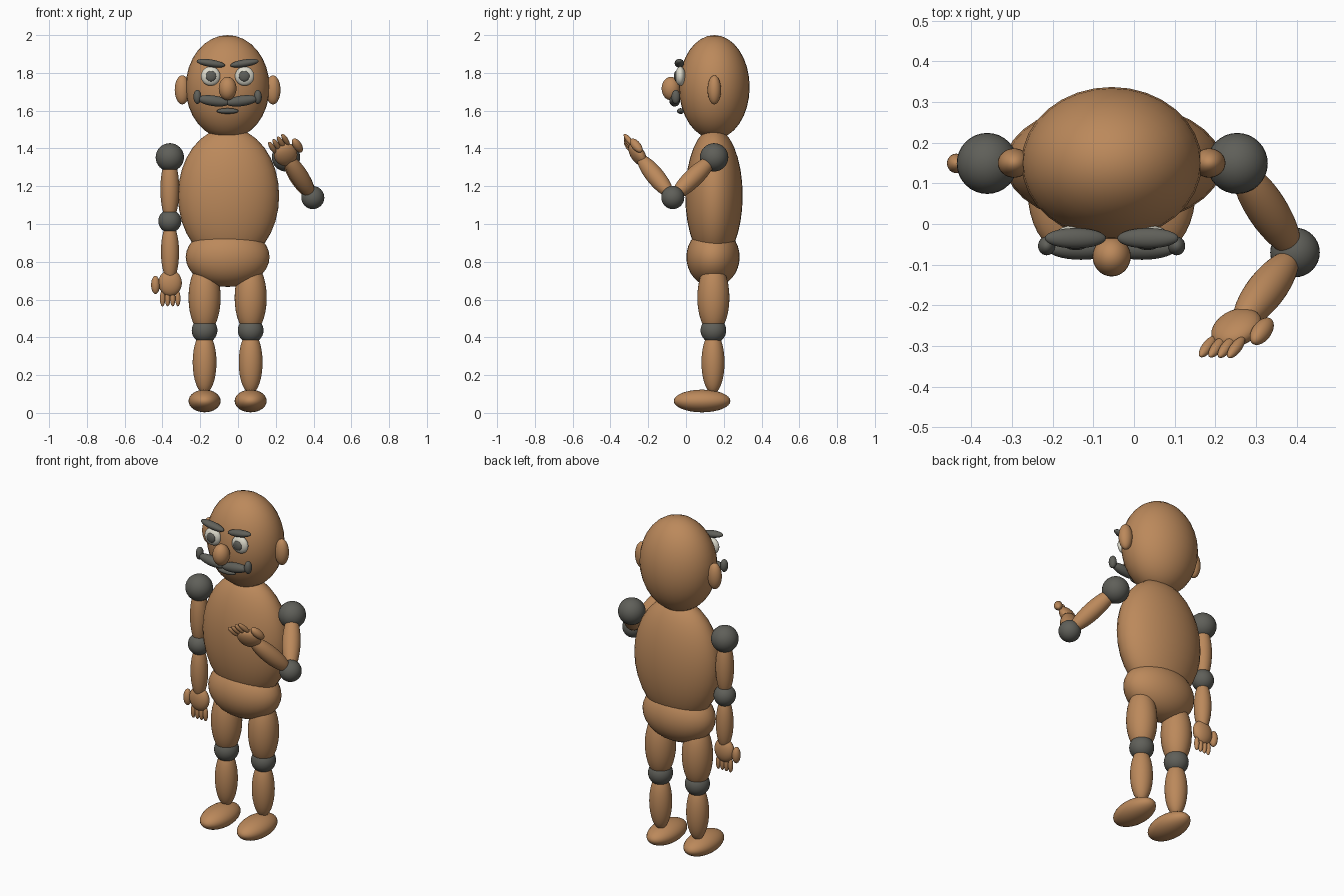
import bpy
import math
from mathutils import Matrix, Vector

if "Cube" in bpy.data.objects:
    bpy.data.objects.remove(bpy.data.objects["Cube"])


def material(name, rgb):
    m = bpy.data.materials.new(name)
    m.diffuse_color = (*rgb, 1)
    m.use_nodes = True
    m.node_tree.nodes["Principled BSDF"].inputs["Base Color"].default_value = m.diffuse_color
    return m


SKIN = material("tan_skin", (0.50, 0.25, 0.105))
GREY = material("dark_grey", (0.115, 0.115, 0.10))
WHITE = material("eye_white", (0.72, 0.70, 0.60))


def ball(name, loc, radii, mat, rot=None):
    """Smooth ellipsoid; rot is an optional 3x3 rotation."""
    bpy.ops.mesh.primitive_uv_sphere_add(segments=32, ring_count=16, radius=1)
    o = bpy.context.object
    o.name = name
    r = rot.to_4x4() if rot else Matrix.Identity(4)
    o.matrix_world = Matrix.Translation(loc) @ r @ Matrix.Diagonal((*radii, 1))
    o.data.materials.append(mat)
    bpy.ops.object.shade_smooth()
    return o


def frame(along, lateral):
    """Rotation with z along the limb and x towards the thumb side."""
    z = Vector(along).normalized()
    x = Vector(lateral)
    x = (x - z * x.dot(z)).normalized()
    return Matrix((x, z.cross(x), z)).transposed()


def arm(side, shoulder, elbow, wrist, thumb_dir):
    s, e, h = Vector(shoulder), Vector(elbow), Vector(wrist)
    ball(side + "_shoulder", s, (0.075,) * 3, GREY)
    ball(side + "_elbow", e, (0.061,) * 3, GREY)
    ball(side + "_upper_arm", (s + e) / 2, (0.05, 0.05, 0.17), SKIN, frame(e - s, thumb_dir))
    f = frame(h - e, thumb_dir)
    ball(side + "_forearm", (e + h) / 2, (0.048, 0.048, 0.155), SKIN, f)
    # Hand, fingers and thumb are placed in the forearm's frame
    ball(side + "_hand", h, (0.062, 0.035, 0.07), SKIN, f)
    for i, x in enumerate((-0.040, -0.013, 0.014, 0.041)):
        ball(f"{side}_finger_{i + 1}", h + f @ Vector((x, 0, 0.082)),
             (0.014, 0.014, 0.042), SKIN, f)
    ball(side + "_thumb", h + f @ Vector((0.078, 0, 0.01)), (0.023, 0.024, 0.048), SKIN, f)


CX = -0.055   # body centre line

# Trunk and head
ball("head", (CX, 0.15, 1.725), (0.222, 0.187, 0.275), SKIN)
ball("torso", (-0.05, 0.148, 1.15), (0.268, 0.152, 0.36), SKIN)
ball("pelvis", (CX, 0.143, 0.825), (0.222, 0.141, 0.158), SKIN)

# Mirrored legs and face parts
for side, s in (("right", -1), ("left", 1)):
    lx = CX + s * 0.122
    ball(side + "_thigh", (lx, 0.145, 0.61), (0.085, 0.085, 0.19), SKIN)
    ball(side + "_knee", (lx, 0.145, 0.437), (0.068,) * 3, GREY)
    ball(side + "_shin", (lx, 0.143, 0.267), (0.063, 0.061, 0.165), SKIN)
    ball(side + "_foot", (lx, 0.085, 0.063), (0.085, 0.15, 0.06), SKIN)

    ball(side + "_ear", (CX + s * 0.24, 0.15, 1.71), (0.04, 0.036, 0.077), SKIN)
    ball(side + "_eye", (CX + s * 0.09, -0.03, 1.783), (0.051, 0.027, 0.051), WHITE)
    ball(side + "_pupil", (CX + s * 0.088, -0.052, 1.783), (0.028, 0.012, 0.028), GREY)
    ball(side + "_eyebrow", (CX + s * 0.089, -0.035, 1.851), (0.076, 0.025, 0.02), GREY,
         Matrix.Rotation(-s * math.radians(9), 3, 'Y'))
    ball(side + "_moustache", (CX + s * 0.075, -0.06, 1.652), (0.085, 0.028, 0.028), GREY,
         Matrix.Rotation(-s * math.radians(8), 3, 'Y'))
    ball(side + "_moustache_tip", (CX + s * 0.16, -0.054, 1.673), (0.021, 0.023, 0.037), GREY)

ball("nose", (CX, -0.08, 1.717), (0.047, 0.049, 0.062), SKIN)
ball("mouth", (CX, -0.028, 1.598), (0.058, 0.02, 0.015), GREY)

# Hanging arm and raised arm
arm("right", (-0.361, 0.149, 1.353), (-0.361, 0.149, 1.015), (-0.359, 0.149, 0.688), (-1, 0, 0))
arm("left", (0.254, 0.149, 1.353), (0.396, -0.07, 1.14), (0.252, -0.256, 1.368), (0.85, -0.02, 0.50))
